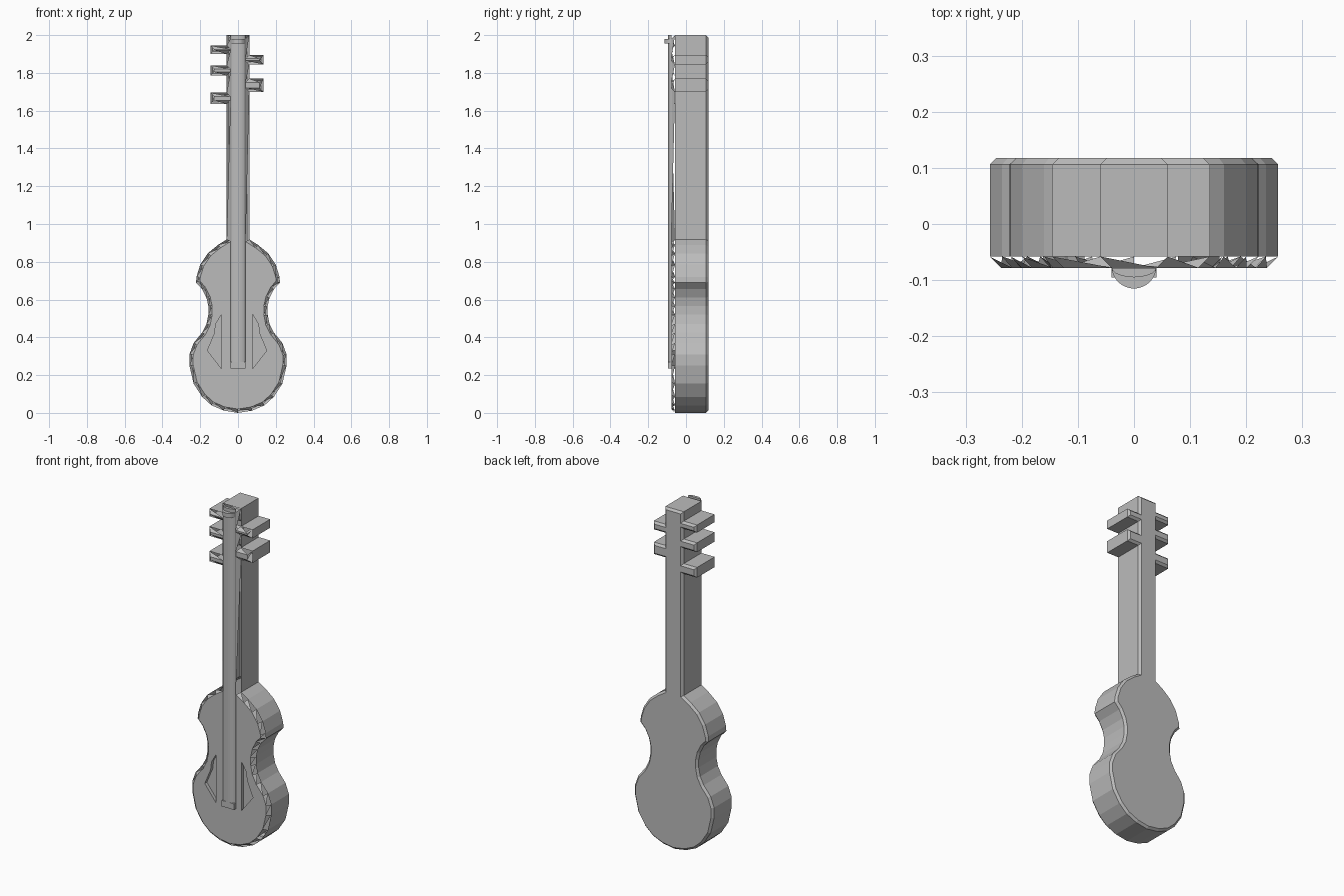
import bpy, bmesh, math
from mathutils import Vector
from mathutils.geometry import tessellate_polygon

cube = bpy.data.objects.get("Cube")
if cube:
    bpy.data.objects.remove(cube, do_unlink=True)

grey = bpy.data.materials.new("plain_grey")
grey.use_nodes = True
colour = (0.5, 0.5, 0.5, 1)
grey.diffuse_color = colour
grey.node_tree.nodes["Principled BSDF"].inputs["Base Color"].default_value = colour

RIM, FRONT, BACK_RIM, BACK = -0.058, -0.078, 0.106, 0.118


def finish(bm, name):
    mesh = bpy.data.meshes.new(name)
    bm.to_mesh(mesh)
    bm.free()
    mesh.materials.append(grey)
    obj = bpy.data.objects.new(name, mesh)
    bpy.context.collection.objects.link(obj)
    return obj


def inset(points, dist):
    """Mitred inward offset of a clockwise outline."""
    result = []
    for i, p in enumerate(points):
        a = (p - points[i - 1]).normalized()
        b = (points[(i + 1) % len(points)] - p).normalized()
        na, nb = Vector((a.y, -a.x)), Vector((b.y, -b.x))
        result.append(p + (na + nb) * dist / (1 + na.dot(nb)))
    return result


def ring(bm, points, y):
    return [bm.verts.new((p.x, y, p.y)) for p in points]


def bridge(bm, lower, upper):
    for i in range(len(lower)):
        j = (i + 1) % len(lower)
        bm.faces.new((lower[i], lower[j], upper[j], upper[i]))


# Body silhouette, from the neck joint down to the base
side = [(0.06, 0.918), (0.105, 0.89), (0.16, 0.845), (0.2, 0.785), (0.22, 0.72),
        (0.222, 0.69), (0.19, 0.655), (0.167, 0.61), (0.157, 0.565), (0.157, 0.52),
        (0.167, 0.47), (0.19, 0.425), (0.235, 0.37), (0.257, 0.31), (0.257, 0.25),
        (0.235, 0.155), (0.19, 0.085), (0.14, 0.04), (0.075, 0.012)]


def pegs(x, tip, spans):
    return [q for lo, hi in spans for q in ((x, lo), (tip, lo), (tip, hi), (x, hi))]


left_pegs = pegs(0.06, 0.135, [(1.7, 1.77), (1.845, 1.895)])
right_pegs = pegs(-0.06, -0.146, [(1.635, 1.695), (1.785, 1.84), (1.9, 1.945)])

# One clockwise silhouette: neck, pegs and waisted body
outline = [Vector(p) for p in
           [(-0.06, 2), (0.06, 2)] + left_pegs[::-1] + side + [(0, 0)]
           + [(-x, z) for x, z in reversed(side)] + right_pegs]
front_line = inset(outline, 0.02)

# Sound holes
hole = [(0.078, 0.52), (0.108, 0.47), (0.114, 0.42), (0.152, 0.33), (0.078, 0.235)]
holes = [[Vector((x, z)) for x, z in hole],
         [Vector((-x - 0.01, z)) for x, z in hole]]

# Sides and chamfered back
bm = bmesh.new()
rim = ring(bm, outline, RIM)
back_rim = ring(bm, outline, BACK_RIM)
back = ring(bm, inset(outline, 0.012), BACK)
bridge(bm, rim, back_rim)
bridge(bm, back_rim, back)
bm.faces.new(back)
# Toothed front edge
front = ring(bm, front_line, FRONT)
for i in range(len(front)):
    bm.faces.new((front[i], front[(i + 1) % len(front)], rim[i]))
# Front plate with openings, and recessed sound holes
hole_rings = [ring(bm, h, FRONT) for h in holes]
loops = [front] + hole_rings
verts = [v for loop in loops for v in loop]
for tri in tessellate_polygon([[Vector((v.co.x, v.co.z, 0)) for v in loop] for loop in loops]):
    a, b, c = (verts[i] for i in tri)
    if (b.co - a.co).cross(c.co - a.co).length > 1e-8:
        bm.faces.new((a, b, c))
for h, top in zip(holes, hole_rings):
    floor = ring(bm, h, FRONT + 0.02)
    bridge(bm, top, floor)
    bm.faces.new(floor)
bmesh.ops.recalc_face_normals(bm, faces=bm.faces)
bmesh.ops.dissolve_limit(bm, angle_limit=0.01, verts=bm.verts, edges=bm.edges)
finish(bm, "body_neck_and_pegs")


def rounded_bar(name, half_width, depth, base, z0, z1, steps=10):
    """Upright bar with a rounded front."""
    bm = bmesh.new()
    arc = [math.pi * i / steps for i in range(steps + 1)]
    low, high = ([bm.verts.new((half_width * math.cos(a), base - depth * math.sin(a), z))
                  for a in arc] for z in (z0, z1))
    bridge(bm, low, high)
    bm.faces.new(low)
    bm.faces.new(high)
    bmesh.ops.recalc_face_normals(bm, faces=bm.faces)
    return finish(bm, name)


# Fingerboard, nut and string holder
rounded_bar("fingerboard", 0.04, 0.017, FRONT, 0.27, 2.0)
rounded_bar("nut", 0.04, 0.04, -0.075, 1.955, 1.98, 16)
bm = bmesh.new()
bmesh.ops.create_cube(bm, size=1)
for v in bm.verts:
    v.co = (v.co.x * 0.08, -0.085 + v.co.y * 0.02, 0.2525 + v.co.z * 0.035)
finish(bm, "string_holder")
